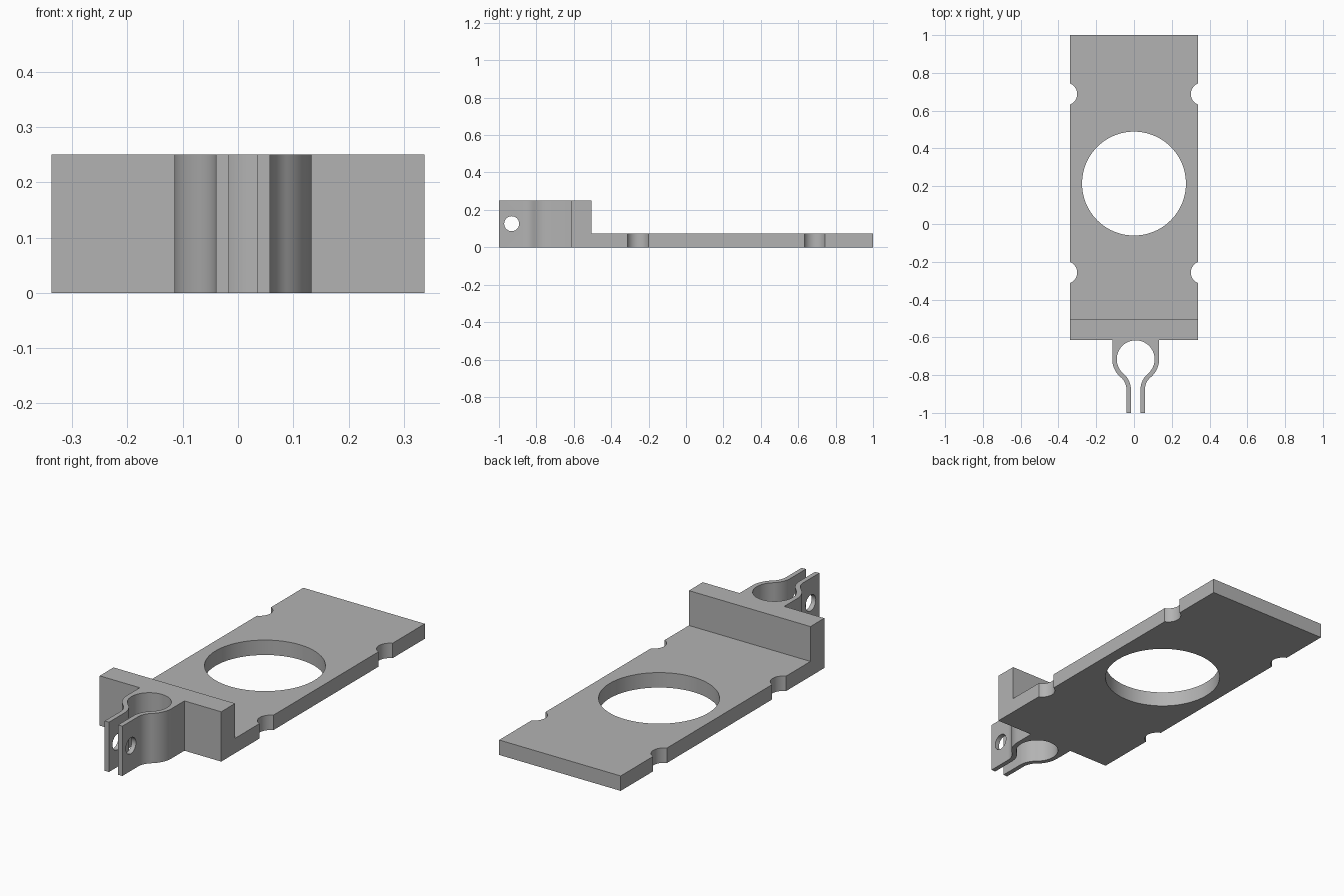
import bpy, bmesh
from math import sin, cos, pi, atan2, sqrt, radians
from mathutils import Matrix

if "Cube" in bpy.data.objects:
    bpy.data.objects.remove(bpy.data.objects["Cube"])

grey = bpy.data.materials.new("plain grey")
grey.use_nodes = True
grey.diffuse_color = (0.45, 0.45, 0.45, 1)
grey.node_tree.nodes["Principled BSDF"].inputs["Base Color"].default_value = grey.diffuse_color


def finish(name, bm):
    bmesh.ops.recalc_face_normals(bm, faces=bm.faces)
    mesh = bpy.data.meshes.new(name)
    bm.to_mesh(mesh)
    bm.free()
    mesh.materials.append(grey)
    ob = bpy.data.objects.new(name, mesh)
    bpy.context.collection.objects.link(ob)
    return ob


def extrude(name, points, direction):
    bm = bmesh.new()
    face = bm.faces.new([bm.verts.new(p) for p in points])
    moved = bmesh.ops.extrude_face_region(bm, geom=[face], use_keep_orig=True)["geom"]
    bmesh.ops.translate(bm, vec=direction,
                        verts=[v for v in moved if isinstance(v, bmesh.types.BMVert)])
    return finish(name, bm)


def arc(cx, cy, r, a0, a1, n=20):
    return [(cx + r * cos(a0 + (a1 - a0) * i / n), cy + r * sin(a0 + (a1 - a0) * i / n))
            for i in range(n + 1)]


def activate(ob):
    bpy.ops.object.select_all(action='DESELECT')
    ob.select_set(True)
    bpy.context.view_layer.objects.active = ob


def drill(ob, centre, radius, axis='Z', segments=64):
    bm = bmesh.new()
    turn = Matrix.Rotation(pi / 2, 4, 'Y') if axis == 'X' else Matrix()
    bmesh.ops.create_cone(bm, cap_ends=True, segments=segments, radius1=radius,
                          radius2=radius, depth=0.6, matrix=Matrix.Translation(centre) @ turn)
    cutter = finish("cutter", bm)
    cutter.hide_render = True
    mod = ob.modifiers.new("hole", 'BOOLEAN')
    mod.operation, mod.solver, mod.object = 'DIFFERENCE', 'EXACT', cutter
    activate(ob)
    bpy.ops.object.modifier_apply(modifier=mod.name)
    bpy.data.objects.remove(cutter)


# Base plate with upright end wall, one L-shaped section
half, wall_y, height, thick = 0.3375, -0.615, 0.25, 0.075
section = [(wall_y, 0), (1, 0), (1, thick), (-0.505, thick), (-0.505, height), (wall_y, height)]
plate = extrude("base_plate", [(-half, y, z) for y, z in section], (2 * half, 0, 0))

# Large round opening and four edge notches
drill(plate, (0, 0.214, 0), 0.275, segments=96)
for side in (-1, 1):
    for y in (0.688, -0.257):
        drill(plate, (side * 0.361, y, 0), 0.06)

# Spring clip: two mirrored arms that curve around a bore and end in parallel tabs
clip_x, bore_y = 0.009, -0.716
bore, outer, tab_in, tab_out, bend = 0.1, 0.124, 0.0255, 0.049, 0.084
bend_x = tab_out + bend
bend_y = bore_y - sqrt((outer + bend) ** 2 - bend_x ** 2)
angle = atan2(bend_y - bore_y, bend_x)
outline = ([(outer, wall_y)]
           + arc(0, bore_y, outer, 0, angle)
           + arc(bend_x, bend_y, bend, angle + pi, pi)[1:]
           + [(tab_out, -1), (tab_in, -1)]
           + arc(bend_x, bend_y, bend_x - tab_in, pi, angle + pi)
           + arc(0, bore_y, bore, angle, pi / 2, 40)[1:]
           + [(0, wall_y)])
arms = []
for name, side in (("left_clip_arm", 1), ("right_clip_arm", -1)):
    arm = extrude(name, [(clip_x + side * x, y, 0) for x, y in outline], (0, 0, height))
    drill(arm, (clip_x, -0.932, 0.126), 0.04, 'X', 48)
    arms.append(arm)

for ob in [plate] + arms:
    activate(ob)
    bpy.ops.object.shade_smooth_by_angle(angle=radians(30))
